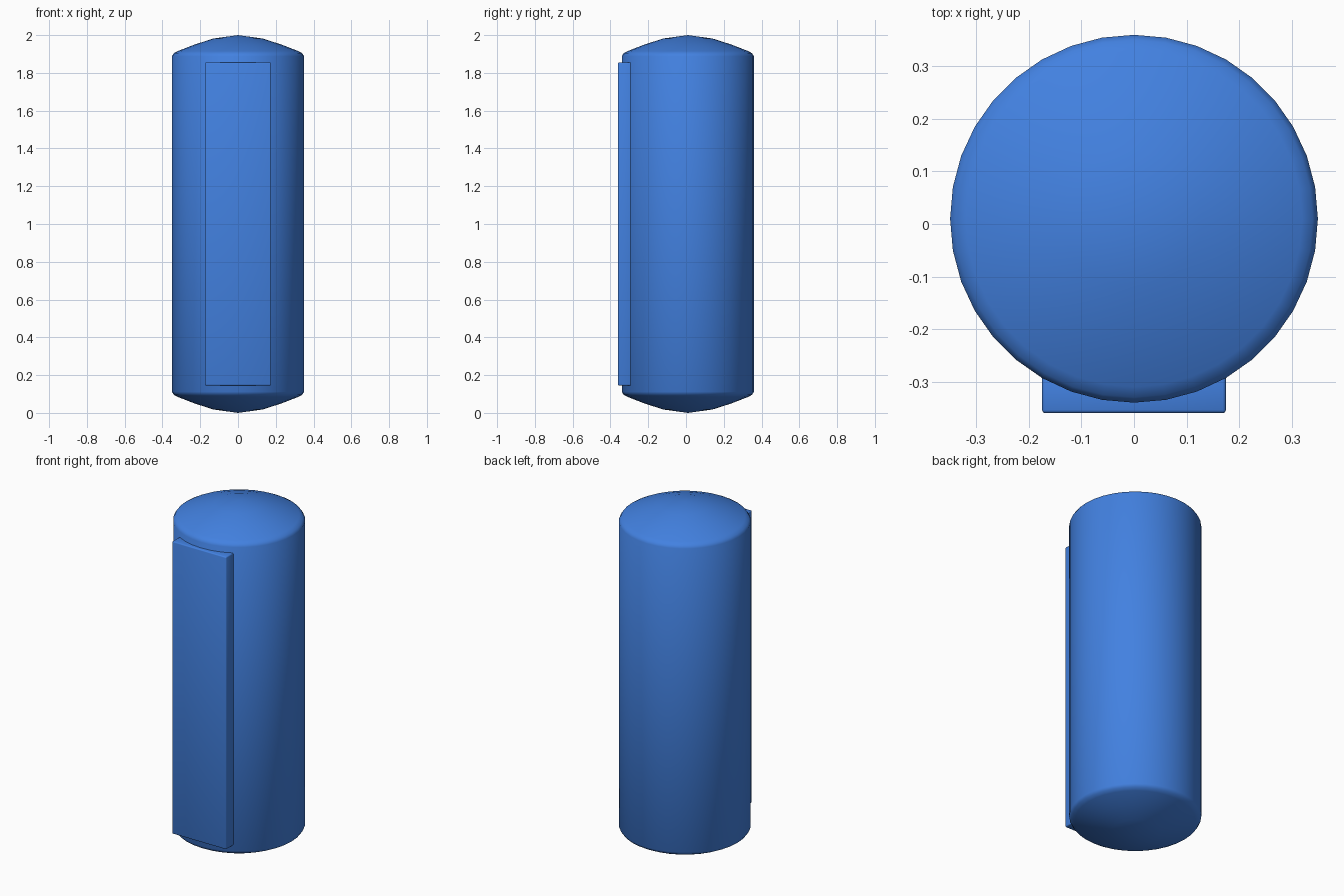
import bpy, bmesh, math

if "Cube" in bpy.data.objects:
    bpy.data.objects.remove(bpy.data.objects["Cube"])

blue = bpy.data.materials.new("blue")
blue.diffuse_color = (0.055, 0.22, 0.75, 1)
blue.use_nodes = True
blue.node_tree.nodes["Principled BSDF"].inputs["Base Color"].default_value = blue.diffuse_color

R, SIDES, CY = 0.35, 36, 0.01


def finish(name, bm, angle):
    bmesh.ops.recalc_face_normals(bm, faces=bm.faces)
    mesh = bpy.data.meshes.new(name)
    bm.to_mesh(mesh)
    bm.free()
    mesh.materials.append(blue)
    obj = bpy.data.objects.new(name, mesh)
    bpy.context.collection.objects.link(obj)
    bpy.ops.object.select_all(action='DESELECT')
    obj.select_set(True)
    bpy.context.view_layer.objects.active = obj
    bpy.ops.object.shade_smooth_by_angle(angle=math.radians(angle))
    return obj


# Tank body: domed half profile mirrored in z, then spun around the axis
dome = [(0, 0), (0.13, 0.018), (0.23, 0.05), (0.32, 0.085), (0.34, 0.096), (R, 0.112)]
profile = dome + [(r, 2 - z) for r, z in reversed(dome)]
bm = bmesh.new()
verts = [bm.verts.new((0, CY + r, z)) for r, z in profile]
edges = [bm.edges.new(pair) for pair in zip(verts, verts[1:])]
bmesh.ops.spin(bm, geom=verts + edges, cent=(0, CY, 0), axis=(0, 0, 1),
               angle=math.tau, steps=SIDES, use_duplicate=False)
bmesh.ops.remove_doubles(bm, verts=bm.verts, dist=0.0005)
finish("tank_body", bm, 50)

# Front panel: flat plate set into the front of the tank
bm = bmesh.new()
bmesh.ops.create_cube(bm, size=1)
bmesh.ops.scale(bm, vec=(0.35, 0.08, 1.71), verts=bm.verts)
bmesh.ops.translate(bm, vec=(0, -0.32, 1.0), verts=bm.verts)
bmesh.ops.bevel(bm, geom=bm.edges[:], offset=0.006, segments=2,
                profile=0.5, affect='EDGES')
finish("front_panel", bm, 50)
